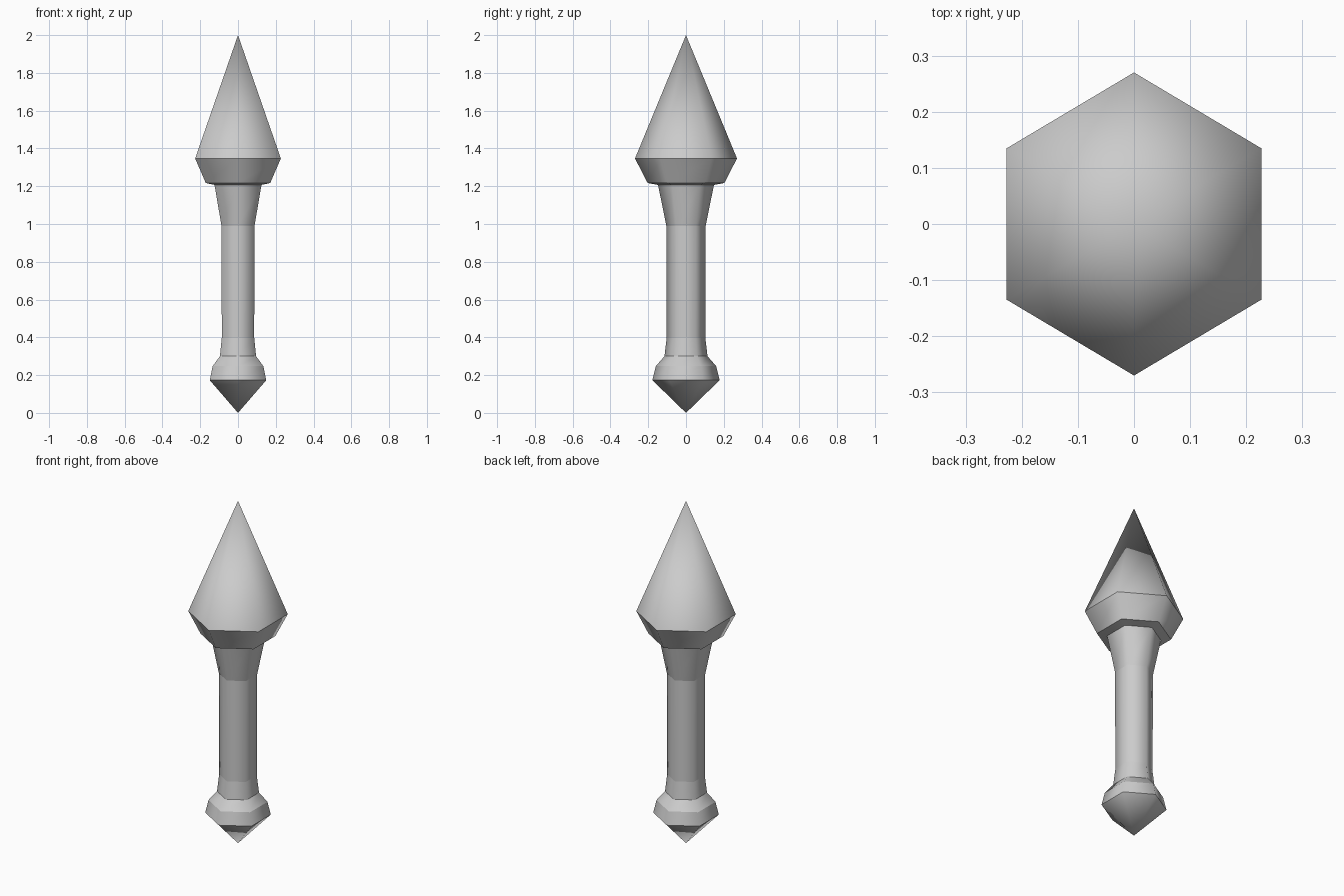
import bpy
import bmesh
from math import sin, cos, pi

SIDES = 6
X_SCALE = 0.97  # the hexagon is slightly narrow from side to side

if "Cube" in bpy.data.objects:
    bpy.data.objects.remove(bpy.data.objects["Cube"], do_unlink=True)

grey = bpy.data.materials.new("plain grey")
grey.use_nodes = True
colour = (0.6, 0.6, 0.6, 1)
grey.diffuse_color = colour
grey.node_tree.nodes["Principled BSDF"].inputs["Base Color"].default_value = colour


def hex_lathe(name, profile):
    """Six-sided turned part from (radius, height) points, listed bottom to top."""
    bm = bmesh.new()
    rings = []
    for r, z in profile:
        if r == 0:
            rings.append([bm.verts.new((0, 0, z))] * SIDES)
        else:
            angles = [pi / 2 + 2 * pi * i / SIDES for i in range(SIDES)]
            rings.append([bm.verts.new((r * X_SCALE * cos(a), r * sin(a), z))
                          for a in angles])
    for low, high in zip(rings, rings[1:]):
        for i in range(SIDES):
            j = (i + 1) % SIDES
            corners = [low[i], low[j], high[j], high[i]]
            face = bm.faces.new(list(dict.fromkeys(corners)))
            face.smooth = True
    # Rings stay crisp, the way round is smooth
    for edge in bm.edges:
        a, b = edge.verts
        edge.smooth = abs(a.co.z - b.co.z) > 0.001
    mesh = bpy.data.meshes.new(name)
    bm.to_mesh(mesh)
    bm.free()
    mesh.materials.append(grey)
    obj = bpy.data.objects.new(name, mesh)
    bpy.context.collection.objects.link(obj)
    return obj


# Pointed pommel with a shoulder that closes onto the grip
hex_lathe("pommel", [(0, 0), (0.178, 0.173), (0.16, 0.247), (0.114, 0.3)])

# Grip with a flared foot
hex_lathe("grip", [(0.114, 0.3), (0.102, 0.4), (0.104, 0.99)])

# Widening neck under the head
hex_lathe("neck", [(0.104, 0.99), (0.148, 1.207)])

# Collar with a nearly flat underside
hex_lathe("collar", [(0.148, 1.207), (0.203, 1.217), (0.27, 1.347)])

# Long spike
hex_lathe("spike", [(0.27, 1.347), (0, 2)])
